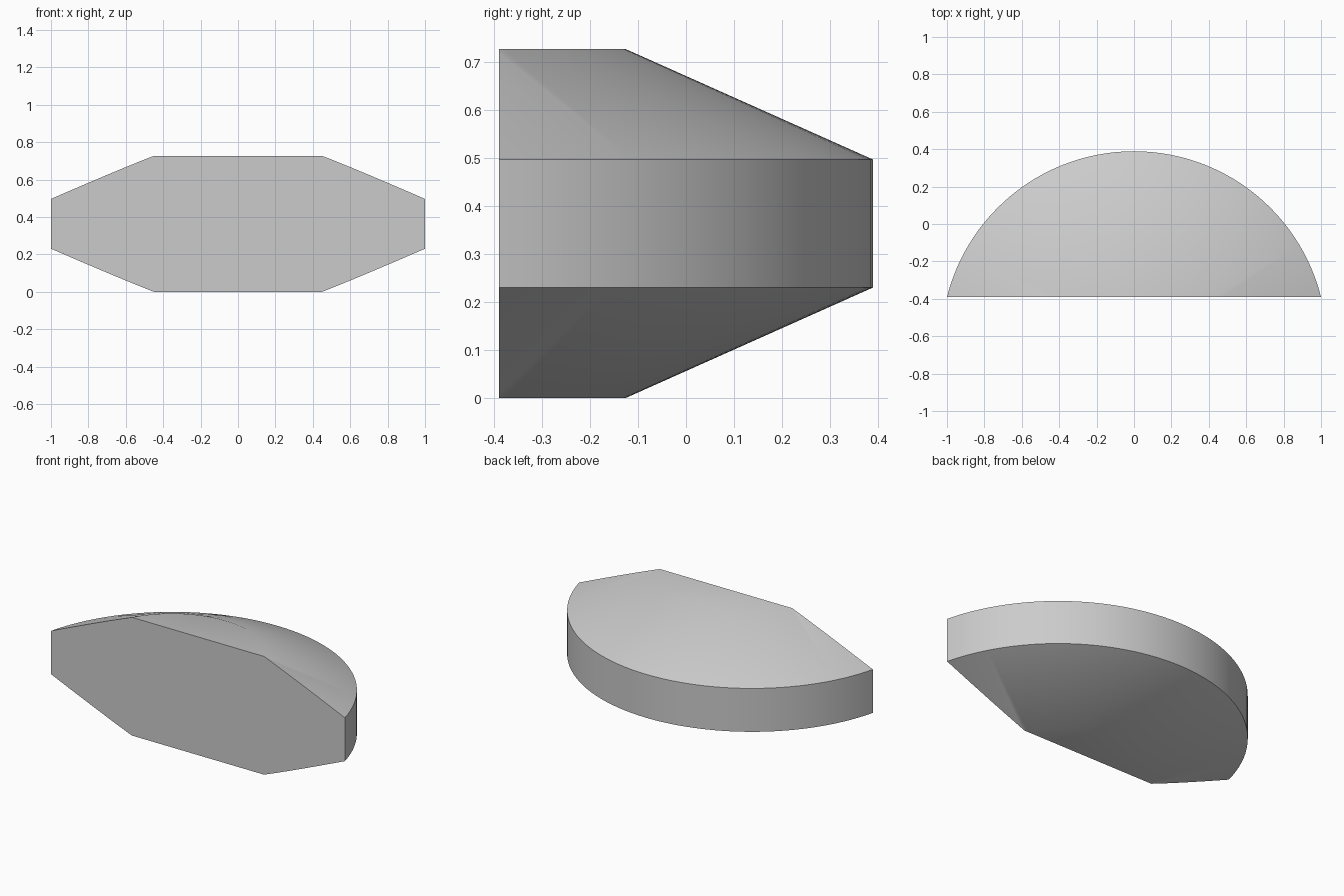
import bpy, bmesh, math
from mathutils import Matrix, Vector

if "Cube" in bpy.data.objects:
    bpy.data.objects.remove(bpy.data.objects["Cube"])

# Plain grey material
grey = bpy.data.materials.new("light_grey")
grey.use_nodes = True
colour = (0.6, 0.6, 0.6, 1)
grey.diffuse_color = colour
grey.node_tree.nodes["Principled BSDF"].inputs["Base Color"].default_value = colour

RIM, FLAT = 1.031, 0.516       # outer and plateau radii
AXIS_Y, FRONT_Y = -0.642, -0.389
PROFILE = [(FLAT, 0), (RIM, 0.23), (RIM, 0.497), (FLAT, 0.727)]
SEGMENTS = 128

# Double-bevelled disc, turned from its profile
bm = bmesh.new()
rings = []
for radius, z in PROFILE:
    ring = bmesh.ops.create_circle(bm, segments=SEGMENTS, radius=radius,
                                   matrix=Matrix.Translation((0, AXIS_Y, z)))
    rings.append(ring["verts"])
for low, high in zip(rings, rings[1:]):
    for i in range(SEGMENTS):
        j = (i + 1) % SEGMENTS
        bm.faces.new((low[i], low[j], high[j], high[i]))
bm.faces.new(rings[0])
bm.faces.new(rings[-1])

# Slice off the front, leaving a flat closed face
cut = bmesh.ops.bisect_plane(bm, geom=bm.verts[:] + bm.edges[:] + bm.faces[:],
                             plane_co=Vector((0, FRONT_Y, 0)),
                             plane_no=Vector((0, -1, 0)), clear_outer=True)
edges = [e for e in cut["geom_cut"] if isinstance(e, bmesh.types.BMEdge)]
bmesh.ops.contextual_create(bm, geom=edges)
bmesh.ops.recalc_face_normals(bm, faces=bm.faces[:])

mesh = bpy.data.meshes.new("bevelled_segment")
bm.to_mesh(mesh)
bm.free()
mesh.materials.append(grey)
body = bpy.data.objects.new("bevelled_segment", mesh)
bpy.context.collection.objects.link(body)

# Soft plateau edge, crisp rim and front
bpy.ops.object.select_all(action='DESELECT')
body.select_set(True)
bpy.context.view_layer.objects.active = body
bpy.ops.object.shade_smooth_by_angle(angle=math.radians(30))
